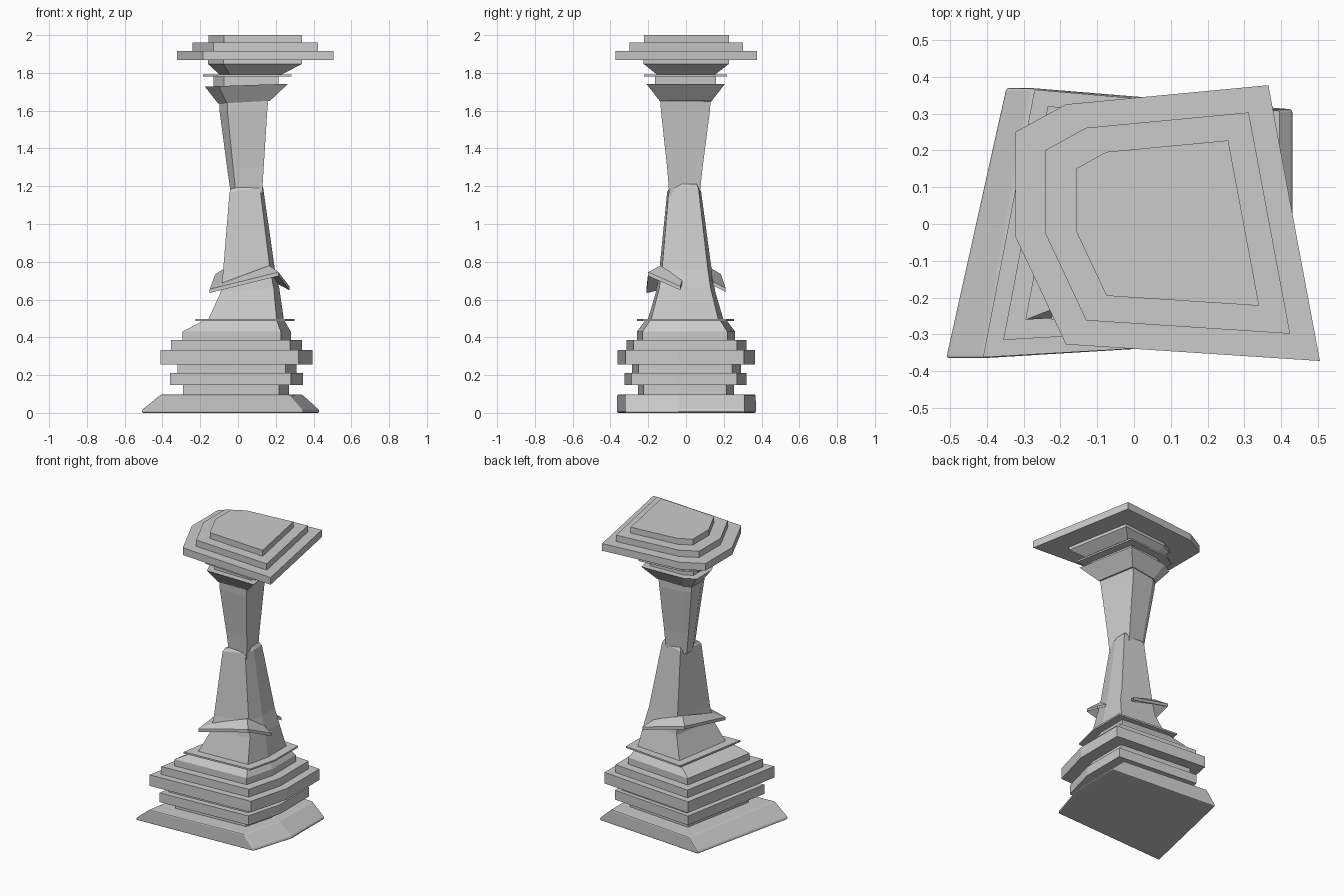
import bpy, bmesh
from mathutils import Vector

if "Cube" in bpy.data.objects:
    bpy.data.objects.remove(bpy.data.objects["Cube"])

# Skewed plan outlines: foot mouldings and capital
FOOT = [(-.41, -.362), (.32, -.32), (.395, -.04), (.395, .31), (-.27, .368)]
CAP = [(-.185, -.327), (.505, -.372), (.365, .377), (-.185, .325), (-.322, .25), (-.322, -.035)]


def finish(bm, name, bevel=0):
    bmesh.ops.recalc_face_normals(bm, faces=bm.faces)
    me = bpy.data.meshes.new(name)
    bm.to_mesh(me)
    bm.free()
    ob = bpy.data.objects.new(name, me)
    bpy.context.collection.objects.link(ob)
    if bevel:
        m = ob.modifiers.new("edge_bevel", 'BEVEL')
        m.width, m.segments = bevel, 2
    return ob


def loft(name, outline, levels, tilt=0, bevel=0):
    """Stack the outline, fitted to (z, x0, x1, y0, y1) at each level."""
    bm = bmesh.new()
    xs, ys = [p[0] for p in outline], [p[1] for p in outline]
    rings = []
    for z, x0, x1, y0, y1 in levels:
        ring = []
        for x, y in outline:
            u = (x - min(xs)) / (max(xs) - min(xs))
            v = (y - min(ys)) / (max(ys) - min(ys))
            ring.append(bm.verts.new((x0 + u * (x1 - x0), y0 + v * (y1 - y0), z + tilt * (u - .5))))
        rings.append(ring)
    n = len(outline)
    for a, b in zip(rings, rings[1:]):
        for i in range(n):
            bm.faces.new((a[i], a[(i + 1) % n], b[(i + 1) % n], b[i]))
    bm.faces.new(rings[0])
    bm.faces.new(rings[-1])
    return finish(bm, name, bevel)


def slab(name, outline, z0, z1, x0, x1, y0, y1, bevel=0):
    return loft(name, outline, [(z0, x0, x1, y0, y1), (z1, x0, x1, y0, y1)], bevel=bevel)


# Sloped plinth
loft("plinth", FOOT, [(0, -.51, .43, -.365, .37), (.015, -.51, .43, -.365, .37),
                      (.097, -.41, .34, -.365, .37)], bevel=.008)

# Stepped foot mouldings
for i, s in enumerate([(.09, .15, -.29, .27, -.255, .255), (.147, .21, -.36, .345, -.325, .32),
                       (.205, .26, -.32, .31, -.285, .29), (.257, .332, -.41, .395, -.362, .365),
                       (.33, .385, -.355, .34, -.315, .32)]):
    slab(f"foot_moulding_{i + 1}", FOOT, *s)
loft("foot_shoulder", FOOT, [(.38, -.295, .28, -.26, .26), (.43, -.295, .28, -.26, .26),
                             (.49, -.18, .245, -.215, .215)])
slab("foot_collar", FOOT, .487, .498, -.225, .3, -.26, .255)

# Shaft in two tapering halves that pinch at the waist
loft("lower_shaft", FOOT, [(.48, -.17, .243, -.21, .205), (.65, -.092, .218, -.16, .155),
                           (.75, -.08, .195, -.143, .138), (1.18, -.045, .133, -.1, .08),
                           (1.2, -.035, .12, -.085, .068)], tilt=.025)
loft("upper_shaft", CAP, [(1.15, -.037, .127, -.088, .072), (1.3, -.058, .136, -.1, .088),
                          (1.6, -.098, .155, -.133, .127), (1.66, -.1, .16, -.136, .13)])

# Capital
loft("capital_neck", CAP, [(1.645, -.105, .17, -.14, .135), (1.735, -.175, .265, -.21, .205)], tilt=.015)
slab("capital_band", CAP, 1.72, 1.79, -.13, .215, -.165, .16)
slab("capital_collar", CAP, 1.78, 1.791, -.185, .283, -.222, .217)
loft("capital_flare", CAP, [(1.788, -.095, .225, -.15, .15), (1.848, -.16, .34, -.225, .227),
                            (1.87, -.16, .34, -.225, .227)])
for i, s in enumerate([(1.868, 1.917, -.322, .505, -.372, .377), (1.915, 1.96, -.24, .424, -.298, .303),
                       (1.958, 2.0, -.157, .34, -.222, .227)]):
    slab(f"top_slab_{i + 1}", CAP, *s)

# Slanted ribbon rising and falling around the lower shaft
path = [(.18, .21, .64), (-.12, .185, .715), (-.15, -.21, .635), (.215, -.2, .725), (.272, -.03, .65)]
bm = bmesh.new()
rings = []
for p in path:
    o = Vector(p)
    inner = Vector((.06 + (o.x - .06) * .68, o.y * .68, o.z + .035))
    rings.append([bm.verts.new(v) for v in
                  (o, o + Vector((0, 0, .02)), inner + Vector((0, 0, .02)), inner)])
for a, b in zip(rings, rings[1:]):
    for i in range(4):
        j = (i + 1) % 4
        bm.faces.new((a[i], a[j], b[j], b[i]))
bm.faces.new(rings[0])
bm.faces.new(rings[-1])
finish(bm, "shaft_ribbon")
